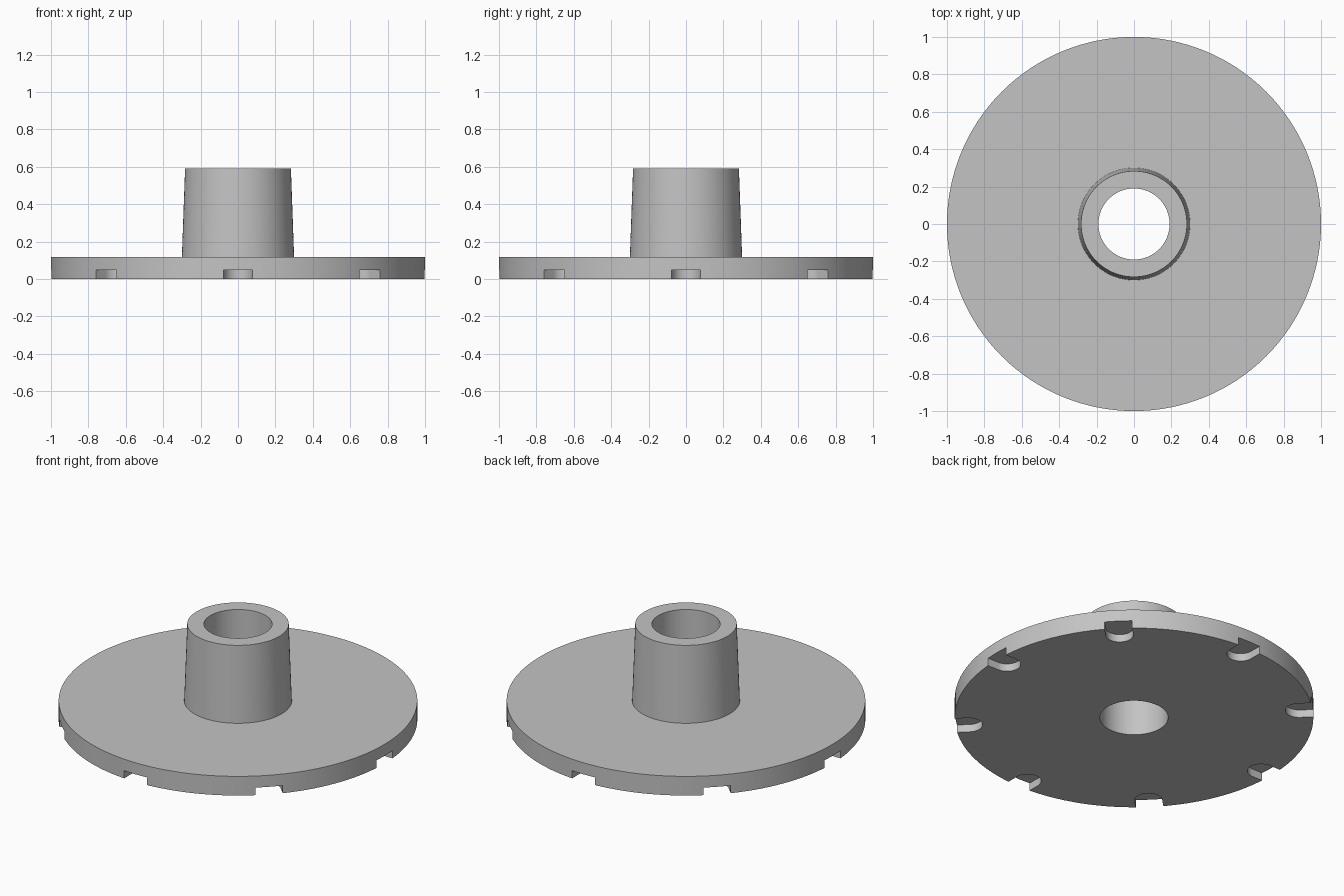
import bpy, bmesh, math
from mathutils import Matrix

cube = bpy.data.objects.get("Cube")
if cube:
    bpy.data.objects.remove(cube, do_unlink=True)

SEGMENTS = 128
BORE, DISC_TOP, HUB_TOP = 0.19, 0.118, 0.59
SLOT_COUNT, SLOT_HALF, SLOT_CENTRE, SLOT_TOP = 8, 0.077, 0.925, 0.047

grey = bpy.data.materials.new("metal grey")
grey.use_nodes = True
colour = (0.55, 0.55, 0.55, 1.0)
grey.diffuse_color = colour
grey.node_tree.nodes["Principled BSDF"].inputs["Base Color"].default_value = colour


def make_object(name, bm):
    bmesh.ops.recalc_face_normals(bm, faces=bm.faces[:])
    mesh = bpy.data.meshes.new(name)
    bm.to_mesh(mesh)
    bm.free()
    mesh.materials.append(grey)
    obj = bpy.data.objects.new(name, mesh)
    bpy.context.collection.objects.link(obj)
    return obj


# Flanged hub: closed profile (radius, height) turned around z
profile = [(BORE, 0), (1.0, 0), (1.0, DISC_TOP), (0.30, DISC_TOP),
           (0.283, HUB_TOP), (BORE, HUB_TOP)]
bm = bmesh.new()
verts = [bm.verts.new((r, 0, z)) for r, z in profile]
edges = [bm.edges.new((verts[i], verts[(i + 1) % len(verts)])) for i in range(len(verts))]
bmesh.ops.spin(bm, geom=verts + edges, cent=(0, 0, 0), axis=(0, 0, 1),
               angle=math.tau, steps=SEGMENTS, use_merge=True)
bmesh.ops.remove_doubles(bm, verts=bm.verts[:], dist=1e-5)
flanged_hub = make_object("flanged_hub", bm)

# Cutter: round-ended slots around the underside of the rim
bm = bmesh.new()
outline = [(1.1, -SLOT_HALF), (1.1, SLOT_HALF)]
for i in range(25):
    a = math.pi / 2 + math.pi * i / 24
    outline.append((SLOT_CENTRE + SLOT_HALF * math.cos(a), SLOT_HALF * math.sin(a)))
for n in range(SLOT_COUNT):
    turn = Matrix.Rotation(math.tau * n / SLOT_COUNT, 4, 'Z')
    face = bm.faces.new([bm.verts.new((x, y, -0.1)) for x, y in outline])
    top = bmesh.ops.extrude_face_region(bm, geom=[face])["geom"]
    raised = [v for v in top if isinstance(v, bmesh.types.BMVert)]
    bmesh.ops.translate(bm, verts=raised, vec=(0, 0, 0.1 + SLOT_TOP))
    bmesh.ops.transform(bm, matrix=turn, verts=list(face.verts) + raised)
slot_cutter = make_object("slot_cutter", bm)
slot_cutter.hide_render = True

# Cut the slots and tidy up
cut = flanged_hub.modifiers.new("rim slots", 'BOOLEAN')
cut.operation = 'DIFFERENCE'
cut.solver = 'EXACT'
cut.object = slot_cutter
bpy.ops.object.select_all(action='DESELECT')
flanged_hub.select_set(True)
bpy.context.view_layer.objects.active = flanged_hub
bpy.ops.object.modifier_apply(modifier=cut.name)
bpy.data.objects.remove(slot_cutter, do_unlink=True)
bpy.ops.object.shade_smooth_by_angle(angle=math.radians(30))
